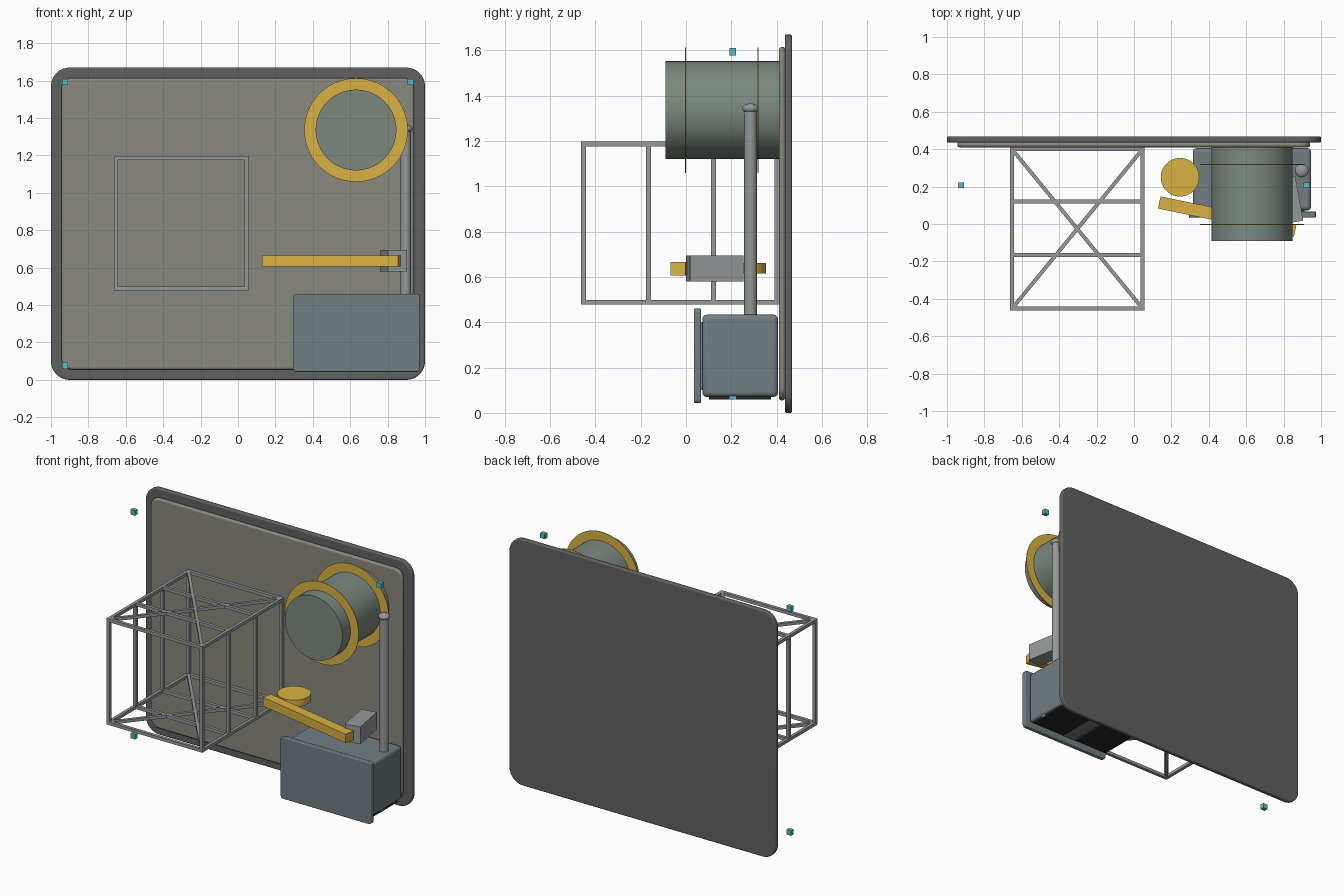
import bpy, bmesh, math
from mathutils import Vector

if "Cube" in bpy.data.objects:
    bpy.data.objects.remove(bpy.data.objects["Cube"])


def mat(name, r, g, b):
    m = bpy.data.materials.new(name)
    m.diffuse_color = (r, g, b, 1)
    m.use_nodes = True
    m.node_tree.nodes["Principled BSDF"].inputs["Base Color"].default_value = m.diffuse_color
    return m


DARK = mat("dark_grey", .12, .12, .12)
PANEL = mat("warm_grey", .25, .25, .21)
STEEL = mat("steel", .30, .32, .32)
BLUE = mat("blue_grey", .17, .21, .23)
GREEN = mat("green_grey", .20, .25, .21)
YELLOW = mat("yellow", .70, .45, .06)
CYAN = mat("cyan", .10, .50, .58)
BLACK = mat("black", .02, .02, .02)


def finish(ob, name, material, bevel=0, smooth=True):
    ob.name = name
    ob.data.materials.append(material)
    if bevel:
        b = ob.modifiers.new("bevel", 'BEVEL')
        b.width, b.segments = bevel, 3
        b.limit_method = 'ANGLE'
    if smooth:
        bpy.ops.object.select_all(action='DESELECT')
        ob.select_set(True)
        bpy.context.view_layer.objects.active = ob
        bpy.ops.object.shade_smooth_by_angle(angle=math.radians(35))
    return ob


def box(name, loc, size, material, bevel=0, rot_z=0):
    bpy.ops.mesh.primitive_cube_add(size=1, location=loc, rotation=(0, 0, rot_z))
    ob = bpy.context.object
    ob.scale = size
    bpy.ops.object.transform_apply(location=False, rotation=False, scale=True)
    return finish(ob, name, material, bevel, bool(bevel))


def cyl(name, loc, r, depth, material, along_y=False, bevel=0):
    bpy.ops.mesh.primitive_cylinder_add(vertices=64, radius=r, depth=depth, location=loc,
                                        rotation=(math.pi / 2 if along_y else 0, 0, 0))
    return finish(bpy.context.object, name, material, bevel)


def rounded_plate(name, x0, x1, y0, y1, z0, z1, r, material, bevel):
    """Rounded rectangle in the xz plane, extruded along y."""
    bm = bmesh.new()
    verts = []
    corners = [(x1 - r, z1 - r), (x0 + r, z1 - r), (x0 + r, z0 + r), (x1 - r, z0 + r)]
    for q, (cx, cz) in enumerate(corners):
        for i in range(9):
            a = (q + i / 8) * math.pi / 2
            verts.append(bm.verts.new((cx + r * math.cos(a), y0, cz + r * math.sin(a))))
    face = bm.faces.new(verts)
    ext = bmesh.ops.extrude_face_region(bm, geom=[face])
    moved = [g for g in ext["geom"] if isinstance(g, bmesh.types.BMVert)]
    bmesh.ops.translate(bm, verts=moved, vec=(0, y1 - y0, 0))
    bmesh.ops.recalc_face_normals(bm, faces=bm.faces)
    me = bpy.data.meshes.new(name)
    bm.to_mesh(me)
    bm.free()
    ob = bpy.data.objects.new(name, me)
    bpy.context.collection.objects.link(ob)
    return finish(ob, name, material, bevel)


def bar(name, a, b, t=.021):
    """Square bar between two points."""
    a, b = Vector(a), Vector(b)
    d = b - a
    ob = box(name, (a + b) / 2, (t, t, d.length), STEEL)
    # tilt from vertical, then turn about z
    ob.rotation_euler = (0, math.atan2(math.hypot(d.x, d.y), d.z), math.atan2(d.y, d.x))
    return ob


# back wall and its raised panel
rounded_plate("back_plate", -1, 1, .436, .468, 0, 1.67, .1, DARK, .008)
rounded_plate("inner_panel", -.945, .942, .41, .438, .055, 1.615, .06, PANEL, .012)

# open frame: posts, rails, cross rails and diagonals
X0, X1, Z0, Z1 = -.652, .046, .488, 1.186
YS = (-.452, -.166, .121, .40)
for x in (X0, X1):
    for y in YS:
        bar("frame_post", (x, y, Z0), (x, y, Z1))
for z in (Z0, Z1):
    for x in (X0, X1):
        bar("frame_rail", (x, -.4625, z), (x, .411, z))
    for y in YS:
        bar("frame_cross_rail", (X0 - .01, y, z), (X1 + .01, y, z))
    bar("frame_diagonal", (X0, YS[0], z), (X1, YS[-1], z), .02)
    bar("frame_diagonal", (X1, YS[0], z), (X0, YS[-1], z), .02)

# drum with two thin flanges
cyl("drum", (.631, .16, 1.336), .216, .50, GREEN, True)
for y in (-.003, .318):
    cyl("drum_flange", (.631, y, 1.336), .277, .004, YELLOW, True)

# cabinet with front door and vents underneath
box("cabinet", (.631, .239, .252), (.632, .334, .363), BLUE, .02)
rounded_plate("cabinet_door", .293, .973, .035, .066, .043, .46, .018, BLUE, .005)
box("door_spacer", (.631, .07, .252), (.56, .03, .3), BLUE)
for s in (-1, 1):
    box("bottom_vent", (.631 + s * .178, .238, .067), (.25, .272, .018), BLACK)

# mast with domed cap
cyl("mast", (.897, .285, .88), .028, .92, STEEL)
bpy.ops.mesh.primitive_uv_sphere_add(segments=32, ring_count=16, radius=.036,
                                     location=(.897, .285, 1.343))
cap = bpy.context.object
cap.scale.z = .62
finish(cap, "mast_cap", STEEL)

# arm, disc and holder block
box("arm", (.4985, .04, .636), (.742, .066, .06), YELLOW, 0, math.radians(-11.7))
cyl("disc", (.246, .25, .638), .103, .046, YELLOW)
box("arm_holder", (.832, .127, .637), (.105, .24, .116), STEEL, 0, math.radians(10))

# small corner markers
for x in (-.925, .922):
    for z in (.076, 1.593):
        box("corner_marker", (x, .207, z), (.034, .028, .034), CYAN)
